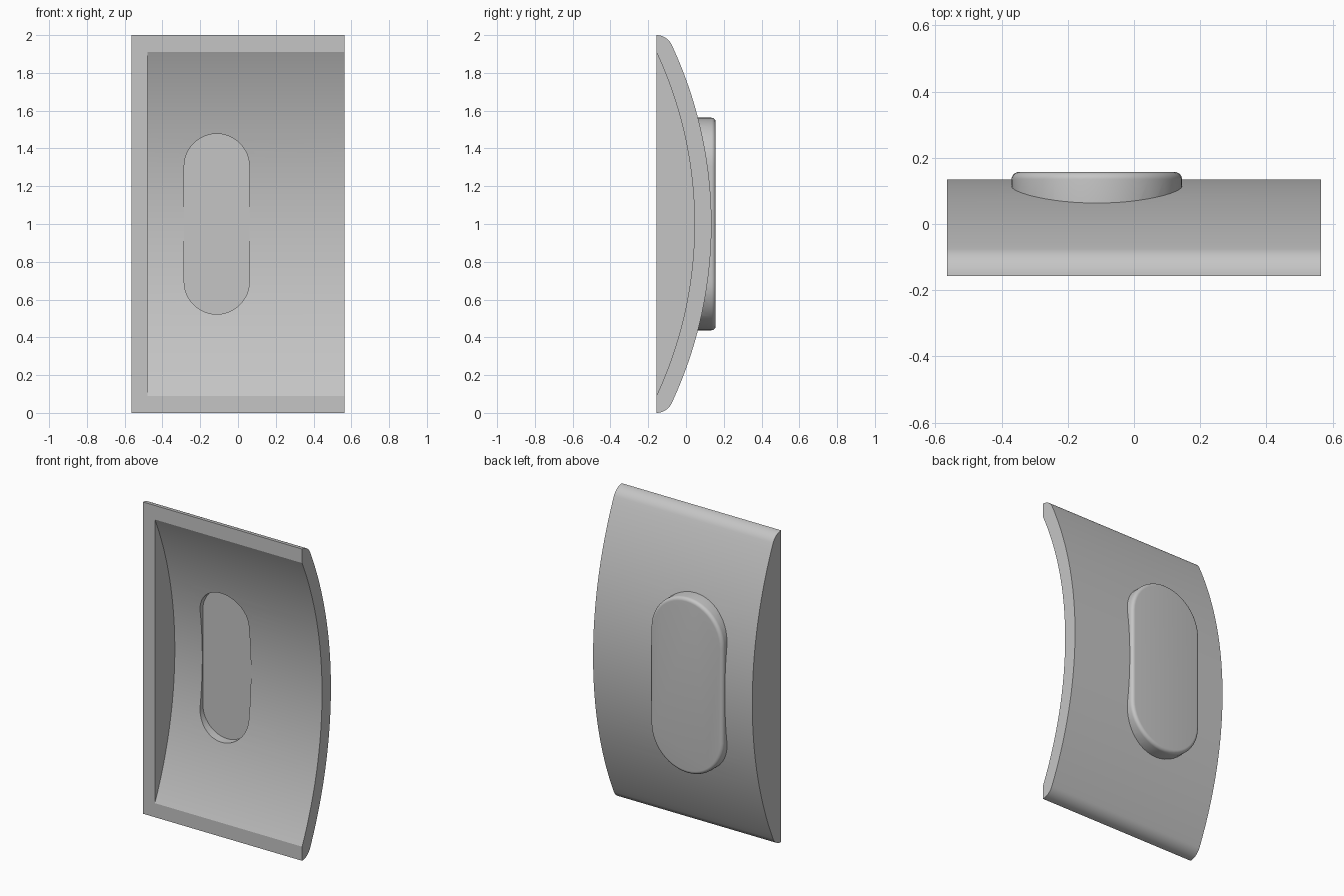
import bpy, bmesh, math

if "Cube" in bpy.data.objects:
    bpy.data.objects.remove(bpy.data.objects["Cube"])

grey = bpy.data.materials.new("plain grey")
grey.diffuse_color = (0.56, 0.56, 0.56, 1)
grey.use_nodes = True
grey.node_tree.nodes["Principled BSDF"].inputs["Base Color"].default_value = grey.diffuse_color

T = 0.09                      # wall thickness
FRONT, BACK = -0.157, 0.157   # y limits
HALF, SAG = 0.91, 0.202       # inner arc: half chord and depth
R = (HALF ** 2 + SAG ** 2) / (2 * SAG)
CY = FRONT + SAG - R          # arc centre in y
A = math.asin(HALF / R)


def loft(name, rings):
    """Solid through matching closed rings, capped at both ends."""
    bm = bmesh.new()
    vs = [[bm.verts.new(p) for p in ring] for ring in rings]
    n = len(vs[0])
    for a, b in zip(vs, vs[1:]):
        for i in range(n):
            bm.faces.new((a[i], a[(i + 1) % n], b[(i + 1) % n], b[i]))
    bm.faces.new(vs[0])
    bm.faces.new(vs[-1])
    bmesh.ops.recalc_face_normals(bm, faces=bm.faces)
    me = bpy.data.meshes.new(name)
    bm.to_mesh(me)
    bm.free()
    me.materials.append(grey)
    ob = bpy.data.objects.new(name, me)
    bpy.context.collection.objects.link(ob)
    return ob


def arc(cy, cz, r, a0, a1, n):
    return [(cy + r * math.cos(a0 + (a1 - a0) * i / n),
             cz + r * math.sin(a0 + (a1 - a0) * i / n)) for i in range(n + 1)]


def extrude_x(name, profile, x0, x1):
    return loft(name, [[(x, y, z) for y, z in profile] for x in (x0, x1)])


def stadium(y, inset, n=24):
    """Upright slot outline at depth y, shrunk by inset."""
    r, out = 0.2575 - inset, []
    for cz, a0 in ((1.305, 0), (0.695, math.pi)):
        for i in range(n + 1):
            a = a0 + math.pi * i / n
            out.append((-0.1125 + r * math.cos(a), y, cz + r * math.sin(a)))
    return out


# Curved panel with rounded top and bottom edges
profile = (arc(FRONT, 1 - HALF, T, -math.pi / 2, -A, 10)
           + arc(CY, 1, R + T, -A, A, 48)[1:-1]
           + arc(FRONT, 1 + HALF, T, A, math.pi / 2, 10))
panel = extrude_x("curved_panel", profile, -0.565, 0.565)

# Raised oblong pad with a rounded rim
f = 0.022
rings = [stadium(0.048, 0)]
for i in range(7):
    a = math.pi / 2 * i / 6
    rings.append(stadium(BACK - f + f * math.sin(a), f * (1 - math.cos(a))))
pad = loft("raised_pad", rings)

# Hollow, open on the right, and the pocket behind the pad
hollow = extrude_x("hollow_cutter", arc(CY, 1, R, -A * 1.03, A * 1.03, 48), -0.48, 0.8)
pocket = loft("pocket_cutter", [stadium(-0.12, 0.085), stadium(0.051, 0.085)])

for tool, op in ((pad, 'UNION'), (hollow, 'DIFFERENCE'), (pocket, 'DIFFERENCE')):
    m = panel.modifiers.new(tool.name, 'BOOLEAN')
    m.operation, m.object, m.solver = op, tool, 'EXACT'
    tool.hide_render = True

# Bake the cuts and drop the helpers
bpy.context.view_layer.update()
dg = bpy.context.evaluated_depsgraph_get()
baked = bpy.data.meshes.new_from_object(panel.evaluated_get(dg))
panel.modifiers.clear()
panel.data = baked
baked.materials.clear()
baked.materials.append(grey)
for p in baked.polygons:
    p.material_index = 0
for tool in (pad, hollow, pocket):
    bpy.data.objects.remove(tool)

bpy.ops.object.select_all(action='DESELECT')
panel.select_set(True)
bpy.context.view_layer.objects.active = panel
bpy.ops.object.shade_smooth_by_angle(angle=math.radians(25))
